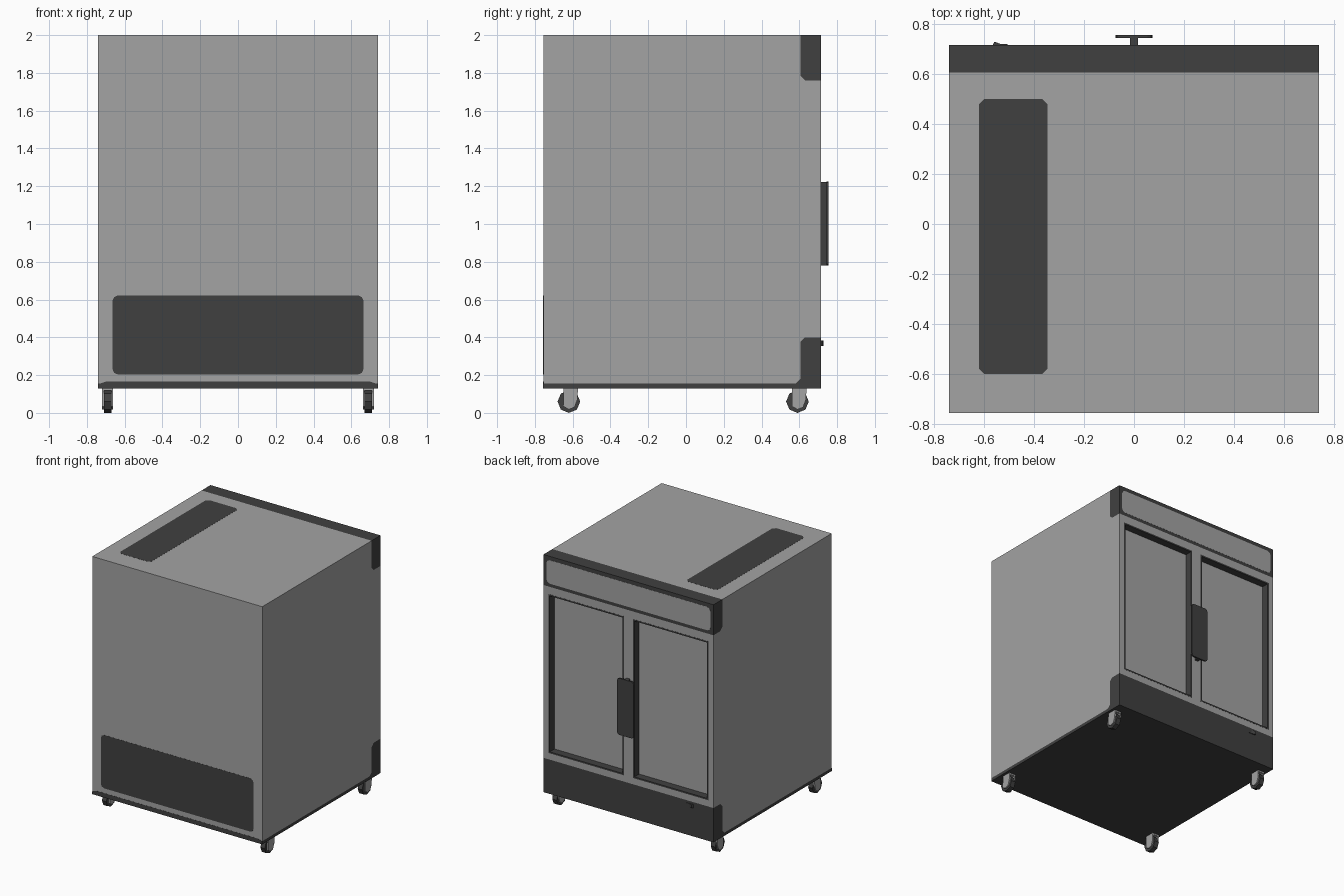
import bpy, bmesh, math
from mathutils import Vector

if "Cube" in bpy.data.objects:
    bpy.data.objects.remove(bpy.data.objects["Cube"])


def material(name, value):
    m = bpy.data.materials.new(name)
    m.diffuse_color = (value, value, value, 1)
    m.use_nodes = True
    m.node_tree.nodes["Principled BSDF"].inputs["Base Color"].default_value = m.diffuse_color
    return m


LIGHT = material("light_grey", 0.367)
DARK = material("dark_grey", 0.051)


def prism(name, pts, axis, a, b, mat, skip=()):
    """Extrude a 2D outline along an axis (0=x, 1=y, 2=z); skip hidden edge walls."""
    def place(p, d):
        c = list(p)
        c.insert(axis, d)
        return Vector(c)
    bm = bmesh.new()
    lo = [bm.verts.new(place(p, a)) for p in pts]
    hi = [bm.verts.new(place(p, b)) for p in pts]
    caps = [bm.faces.new(lo), bm.faces.new(hi)]
    n = len(pts)
    hidden = []
    for i in range(n):
        j = (i + 1) % n
        f = bm.faces.new((lo[i], lo[j], hi[j], hi[i]))
        if i in skip:
            hidden.append(f)
    bmesh.ops.recalc_face_normals(bm, faces=bm.faces)
    bmesh.ops.delete(bm, geom=hidden, context='FACES')
    me = bpy.data.meshes.new(name)
    bm.to_mesh(me)
    bm.free()
    me.materials.append(mat)
    ob = bpy.data.objects.new(name, me)
    bpy.context.collection.objects.link(ob)
    return ob


def rounded(x0, x1, y0, y1, r, steps=(0, 45, 90)):
    """Rectangle outline with rounded or chamfered corners."""
    pts = []
    for cx, cy, start in ((x1 - r, y1 - r, 0), (x0 + r, y1 - r, 90),
                          (x0 + r, y0 + r, 180), (x1 - r, y0 + r, 270)):
        for k in steps:
            t = math.radians(start + k)
            pts.append((cx + r * math.cos(t), cy + r * math.sin(t)))
    return pts


def box(name, x0, x1, y0, y1, z0, z1, mat):
    return prism(name, [(x0, y0), (x1, y0), (x1, y1), (x0, y1)], 2, z0, z1, mat)


W, FRONT, BACK, GLASS = 0.74, -0.755, 0.715, 0.657

# Cabinet body, its back face doubles as the recessed door panes
prism("cabinet_body", [(FRONT, 0.155), (0.58, 0.155), (0.605, 0.18), (0.605, 0.375),
                       (0.63, 0.40), (GLASS, 0.40), (GLASS, 1.76), (0.63, 1.76),
                       (0.605, 1.785), (0.605, 2.0), (FRONT, 2.0)],
      0, -W, W, LIGHT, skip=(0, 1, 2, 3, 4, 6, 7, 8))

# Dark base with kick plate, and top fascia
prism("base_and_kick_plate", [(FRONT, 0.13), (BACK, 0.13), (BACK, 0.40), (0.63, 0.40),
                              (0.605, 0.375), (0.605, 0.18), (0.58, 0.155),
                              (FRONT, 0.155)], 0, -W, W, DARK, skip=(2, 3, 4, 5, 6))
prism("top_fascia", [(BACK, 1.76), (BACK, 2.0), (0.605, 2.0), (0.605, 1.785),
                     (0.63, 1.76)], 0, -W, W, DARK, skip=(2, 3, 4))
prism("fascia_sign_panel", rounded(-0.715, 0.715, 1.785, 1.97, 0.03),
      1, BACK - 0.001, BACK + 0.001, LIGHT)

# Door frame rails and stiles
Z0, Z1, XI, XO = 0.45, 1.70, 0.04, 0.697
box("door_top_rail", -W, W, GLASS, BACK, Z1, 1.76, LIGHT)
box("door_bottom_rail", -W, W, GLASS, BACK, 0.40, Z0, LIGHT)
box("door_centre_stile", -XI, XI, GLASS, BACK, Z0, Z1, LIGHT)
for side, s in (("left", -1), ("right", 1)):
    xs = sorted((s * XO, s * W))
    box("door_stile_" + side, xs[0], xs[1], GLASS, BACK, Z0, Z1, LIGHT)
    # Dark window trim lining each recess
    x0, x1 = sorted((s * XI, s * XO))
    t, yb = 0.012, BACK + 0.001
    box("window_trim_top_" + side, x0, x1, GLASS, yb, Z1 - t, Z1, DARK)
    box("window_trim_bottom_" + side, x0, x1, GLASS, yb, Z0, Z0 + t, DARK)
    box("window_trim_low_x_" + side, x0, x0 + t, GLASS, yb, Z0 + t, Z1 - t, DARK)
    box("window_trim_high_x_" + side, x1 - t, x1, GLASS, yb, Z0 + t, Z1 - t, DARK)

# Door handle: plate on a central stem
box("handle_stem", -0.015, 0.015, BACK, 0.746, 0.78, 1.222, DARK)
prism("handle_plate", rounded(-0.073, 0.073, 0.78, 1.225, 0.02), 1, 0.743, 0.755, DARK)

# Rocker switch on the kick plate
prism("rocker_switch", [(-0.567, BACK - 0.002), (-0.505, BACK - 0.002), (-0.505, 0.72),
                        (-0.53, 0.719), (-0.558, 0.729)], 2, 0.355, 0.382, DARK)

# Front and top vent panels, front lower trim
prism("front_vent_panel", rounded(-0.665, 0.665, 0.203, 0.622, 0.03),
      1, FRONT - 0.001, FRONT + 0.001, DARK)
prism("front_lower_trim", [(-W, 0.13), (W, 0.13), (W, 0.152), (0.70, 0.165),
                           (-0.70, 0.165), (-W, 0.152)],
      1, FRONT - 0.001, FRONT + 0.001, DARK)
prism("top_vent_panel", rounded(-0.62, -0.345, -0.60, 0.50, 0.022, (0, 90)),
      2, 1.999, 2.0008, DARK)

# Casters: octagonal wheel between two fork cheeks
R = 0.06
for sx, xn in ((-1, "left"), (1, "right")):
    for cy, yn in ((-0.62, "front"), (0.59, "back")):
        tag = yn + "_" + xn
        cx = sx * 0.69
        ring = [(cy + R * math.sin(k * math.pi / 4), R - R * math.cos(k * math.pi / 4))
                for k in range(8)]
        prism("caster_wheel_" + tag, ring, 0, cx - 0.019, cx + 0.019, DARK)
        cheek = [(cy - 0.028, 0.131), (cy + 0.048, 0.131), (cy + 0.045, 0.07),
                 (cy + 0.03, 0.03), (cy, 0.018), (cy - 0.03, 0.035)]
        for d in (-1, 1):
            a, b = sorted((cx + d * 0.019, cx + d * 0.029))
            prism("caster_fork_%s_%s" % (tag, "outer" if d == sx else "inner"),
                  cheek, 0, a, b, LIGHT)
        box("caster_mount_" + tag, cx - 0.019, cx + 0.019, cy - 0.028, cy + 0.048,
            0.118, 0.131, LIGHT)
